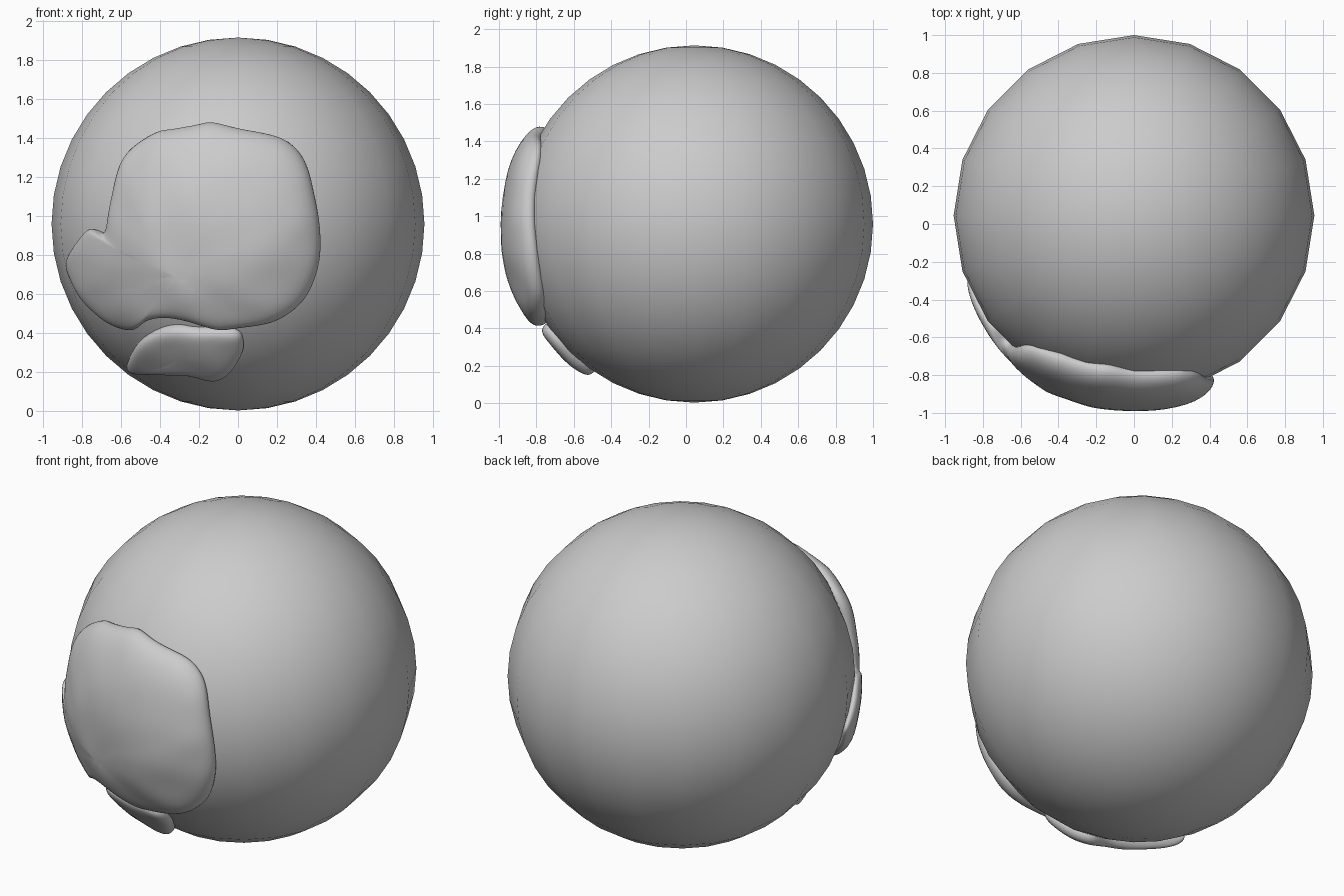
import bpy, bmesh, math
from mathutils import Vector, noise

if "Cube" in bpy.data.objects:
    bpy.data.objects.remove(bpy.data.objects["Cube"])

R = 0.955
C = Vector((0, 0.045, 0.958))

# Ball: faceted outline, smooth shading
bpy.ops.mesh.primitive_uv_sphere_add(segments=20, ring_count=20, radius=R, location=C)
ball = bpy.context.object
ball.name = "ball"
bpy.ops.object.shade_smooth()


def smooth_loop(pts, sub=3):
    """Closed Catmull-Rom curve through the outline points."""
    pts, out = [Vector(p) for p in pts], []
    n = len(pts)
    for i in range(n):
        a, b, c, d = (pts[(i + k) % n] for k in (-1, 0, 1, 2))
        for s in range(sub):
            t = s / sub
            out.append(0.5 * (2 * b + (c - a) * t + (2 * a - 5 * b + 4 * c - d) * t * t
                              + (3 * b - a - 3 * c + d) * t ** 3))
    return out


def direction(p, rad):
    """Front-view point (x, z) to a unit direction from the ball centre."""
    x, z = p[0], p[1] - C.z
    return Vector((x, -math.sqrt(max(rad * rad - x * x - z * z, 0.02)), z)).normalized()


# (spread from middle to rim, height) across a patch, tucked into the ball at the rim
PROFILE = [(.12, 1), (.26, 1), (.4, 1), (.55, 1), (.7, .99), (.82, .92), (.91, .78),
           (.97, .52), (1, .2), (.995, -.1), (.96, -.35)]


def patch(name, outline, centre, height, rad, thin=0.0, bump=0.012):
    mid = direction(centre, rad)
    rim = [direction(p, rad) for p in smooth_loop(outline)]

    def place(d, h):
        k = height - thin * max(0, -d.x - 0.45)
        b = bump * noise.noise(d * 5.5) * max(h, 0)
        return C + d * (R + k * h + b)

    bm = bmesh.new()
    top = bm.verts.new(place(mid, 1))
    rings = [[bm.verts.new(place(mid.lerp(d, t).normalized(), h)) for d in rim]
             for t, h in PROFILE]
    n = len(rim)
    for i in range(n):
        j = (i + 1) % n
        bm.faces.new((top, rings[0][i], rings[0][j]))
        for a, b in zip(rings, rings[1:]):
            bm.faces.new((a[i], b[i], b[j], a[j]))
    bmesh.ops.recalc_face_normals(bm, faces=bm.faces)
    me = bpy.data.meshes.new(name)
    bm.to_mesh(me)
    bm.free()
    if me.polygons[0].normal.y > 0:
        me.flip_normals()
    me.shade_smooth()
    ob = bpy.data.objects.new(name, me)
    bpy.context.collection.objects.link(ob)
    ob.modifiers.new("soften", 'SUBSURF').render_levels = 1


# Large raised patch with a thinner lobe on the left
patch("large_patch", [
    (-.13, 1.49), (0, 1.46), (.2, 1.42), (.3, 1.36), (.36, 1.27), (.4, 1.12),
    (.43, .95), (.43, .78), (.38, .62), (.3, .52), (.18, .45), (0, .42),
    (-.1, .41), (-.25, .455), (-.37, .475), (-.47, .46), (-.55, .405), (-.68, .445),
    (-.8, .55), (-.88, .67), (-.905, .76), (-.85, .86), (-.78, .935), (-.70, .91),
    (-.67, 1.05), (-.62, 1.25), (-.55, 1.36), (-.42, 1.44), (-.34, 1.455), (-.22, 1.475)],
    (-.30, .70), 0.088, 0.99, thin=0.09)

# Small patch underneath
patch("small_patch", [
    (-.575, .25), (-.52, .34), (-.42, .4), (-.32, .42), (-.2, .405), (-.01, .4),
    (.03, .34), (.02, .27), (-.04, .18), (-.12, .14), (-.25, .17), (-.37, .18),
    (-.5, .185), (-.58, .2)],
    (-.28, .28), 0.058, 0.995)
